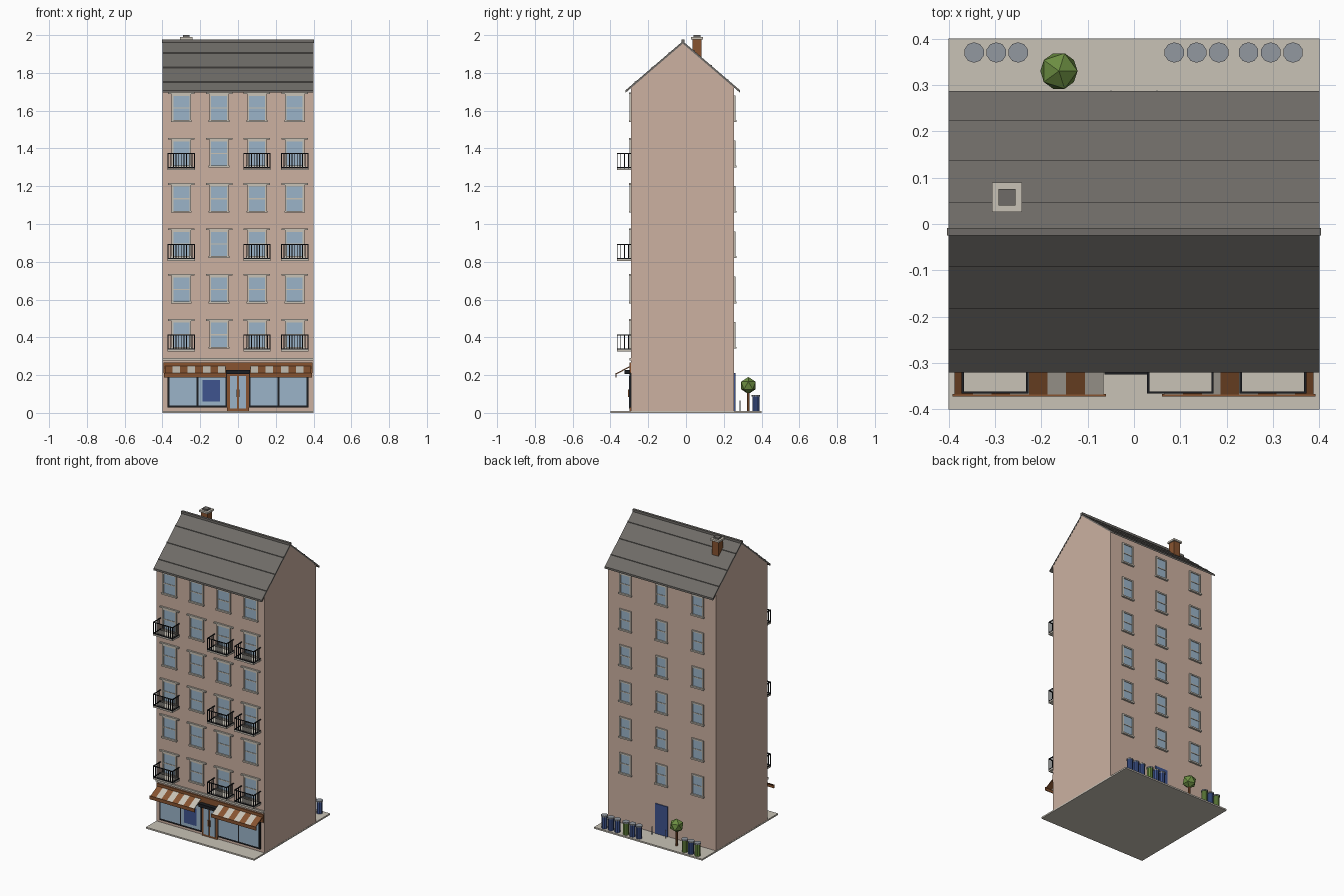
import bpy, bmesh, math
from mathutils import Matrix, Vector

cube = bpy.data.objects.get("Cube")
if cube:
    bpy.data.objects.remove(cube)


def material(name, *srgb):
    rgb = [((c / 255 + 0.055) / 1.055) ** 2.4 for c in srgb]
    m = bpy.data.materials.new(name)
    m.use_nodes = True
    m.diffuse_color = (*rgb, 1)
    node = next(n for n in m.node_tree.nodes if n.type == 'BSDF_PRINCIPLED')
    node.inputs["Base Color"].default_value = (*rgb, 1)
    return m


WALL = material("wall_plaster", 204, 177, 161)
ROOF = material("roof_grey", 110, 107, 103)
CREAM = material("cream_stone", 200, 194, 182)
BROWN = material("warm_brown", 136, 84, 48)
BLACK = material("black_iron", 28, 30, 34)
GLASS = material("window_glass", 155, 180, 200)
BLUE = material("deep_blue", 62, 84, 142)
GREEN = material("leaf_green", 108, 142, 66)
LID = material("lid_grey", 146, 152, 160)


class Part:
    """Collects solids into one object with a material per solid."""

    def __init__(self, name):
        self.name, self.bm, self.mats = name, bmesh.new(), []

    def paint(self, verts, mat):
        if mat not in self.mats:
            self.mats.append(mat)
        for f in {f for v in verts for f in v.link_faces}:
            f.material_index = self.mats.index(mat)

    def box(self, mat, x, y, z):
        """Box from (low, high) ranges on each axis."""
        mid = Vector([(a + b) / 2 for a, b in (x, y, z)])
        size = [b - a for a, b in (x, y, z)]
        m = Matrix.Translation(mid) @ Matrix.Diagonal((*size, 1))
        self.paint(bmesh.ops.create_cube(self.bm, size=1, matrix=m)["verts"], mat)
        return self

    def cylinder(self, mat, r, x, y, z, sides=10):
        m = Matrix.Translation((x, y, (z[0] + z[1]) / 2))
        v = bmesh.ops.create_cone(self.bm, cap_ends=True, segments=sides, radius1=r,
                                  radius2=r, depth=z[1] - z[0], matrix=m)["verts"]
        self.paint(v, mat)
        return self

    def prism(self, mat, profile, x):
        """Extrude a (y, z) outline between two x positions."""
        verts = [self.bm.verts.new((x[0], y, z)) for y, z in profile]
        face = self.bm.faces.new(verts)
        out = bmesh.ops.extrude_face_region(self.bm, geom=[face])["geom"]
        new = [g for g in out if isinstance(g, bmesh.types.BMVert)]
        bmesh.ops.translate(self.bm, verts=new, vec=(x[1] - x[0], 0, 0))
        self.paint(verts + new, mat)
        return self

    def mesh(self):
        bmesh.ops.recalc_face_normals(self.bm, faces=self.bm.faces)
        me = bpy.data.meshes.new(self.name)
        self.bm.to_mesh(me)
        self.bm.free()
        for m in self.mats:
            me.materials.append(m)
        return me

    def done(self):
        return place(self.name, self.mesh())


def place(name, me, loc=(0, 0, 0), turn=0):
    ob = bpy.data.objects.new(name, me)
    ob.location, ob.rotation_euler.z = loc, turn
    bpy.context.collection.objects.link(ob)
    return ob


FRONT, BACK, HALF, RIDGE, SLOPE = -0.29, 0.255, 0.4, -0.017, 0.858
APEX = 1.968


def roof_z(y):
    return APEX - SLOPE * abs(y - RIDGE)


# Pavement and main block
Part("pavement").box(CREAM, (-HALF, HALF), (-0.4, 0.4), (0, 0.01)).done()
outline = [(FRONT, 0.01), (BACK, 0.01), (BACK, roof_z(BACK) - 0.012),
           (RIDGE, APEX - 0.012), (FRONT, roof_z(FRONT) - 0.012)]
Part("walls").prism(WALL, outline, (-HALF + 0.001, HALF - 0.001)).done()

# Roof slopes with battens and ridge cap
roof = Part("roof")
for eave, battens in ((-0.32, (-0.09, -0.18, -0.27)), (0.287, (0.045, 0.135, 0.222))):
    roof.prism(ROOF, [(RIDGE, APEX), (eave, roof_z(eave)),
                      (eave, roof_z(eave) - 0.013), (RIDGE, APEX - 0.013)], (-HALF, HALF))
    for b in battens:
        roof.prism(ROOF, [(b + dy, roof_z(b + dy) + dz) for dy, dz in
                          ((-0.002, -0.002), (0.002, -0.002), (0.002, 0.004), (-0.002, 0.004))],
                   (-HALF, HALF))
roof.box(ROOF, (-0.403, 0.403), (RIDGE - 0.008, RIDGE + 0.008), (APEX - 0.01, APEX + 0.008))
roof.done()

# Chimney
chimney = Part("chimney")
for mat, r, z in ((BROWN, 0.024, (1.86, 1.978)), (CREAM, 0.032, (1.978, 1.99)),
                  (ROOF, 0.018, (1.99, 2.0))):
    chimney.box(mat, (-0.274 - r, -0.274 + r), (0.058 - r, 0.058 + r), z)
chimney.done()


def window(name, w, h, lintel):
    """Window standing on z = 0 and facing -y."""
    p, t = Part(name), 0.009
    p.box(GLASS, (-w, w), (-0.003, 0.001), (0, h))
    for s in (-1, 1):
        p.box(CREAM, sorted((s * w, s * (w + t))), (-0.008, 0.001), (0, h))
    p.box(CREAM, (-w - t, w + t), (-0.008, 0.001), (h, h + t))
    p.box(CREAM, (-w, w), (-0.006, 0.001), (h / 2 - 0.003, h / 2 + 0.003))
    p.box(CREAM, (-w - t - 0.004, w + t + 0.004), (-0.013, 0.001), (-0.01, 0))
    if lintel:
        p.box(CREAM, (-0.07, 0.07), (-0.012, 0.001), (h + t, h + t + 0.009))
    return p.mesh()


# Balcony with railings on three sides
balcony = Part("balcony")
W, D, TOP = 0.072, -0.076, 0.09
balcony.box(CREAM, (-W, W), (D, 0), (0, 0.01))
for z in (0.016, TOP):
    balcony.box(BLACK, (-W, W), (D, D + 0.005), (z - 0.005, z))
    for s in (-1, 1):
        balcony.box(BLACK, sorted((s * W, s * (W - 0.005))), (D, 0), (z - 0.005, z))
for i in range(11):
    x = -W + 0.002 + i * (2 * W - 0.004) / 10
    balcony.box(BLACK, (x - 0.002, x + 0.002), (D + 0.001, D + 0.004), (0.01, TOP))
for s in (-1, 1):
    for y in (-0.055, -0.035, -0.015):
        balcony.box(BLACK, sorted((s * W, s * (W - 0.004))), (y - 0.002, y + 0.002), (0.01, TOP))
balcony = balcony.mesh()

# Six storeys of windows and balconies
front_window = window("front_window", 0.042, 0.128, True)
back_window = window("back_window", 0.034, 0.122, False)
for floor in range(6):
    z = 0.35 + 0.24 * floor
    for x in (-0.3, -0.1, 0.1, 0.3):
        place("front_window", front_window, (x, FRONT, z))
        if floor % 2 == 0 and x != -0.1:
            place("balcony", balcony, (x, FRONT, z - 0.025))
    for x in (-0.267, 0, 0.267):
        place("back_window", back_window, (x, BACK, z), math.pi)

# Shop cornice and fascia
shop = Part("shop_fascia")
shop.box(CREAM, (-HALF, HALF), (FRONT - 0.01, FRONT), (0.277, 0.29))
shop.box(BROWN, (-0.395, 0.395), (FRONT - 0.008, FRONT), (0.212, 0.266))
shop.done()

# Shop windows and striped awnings, mirrored about the door
for side, label in ((-1, "right"), (1, "left")):
    def span(a, b):
        return sorted((side * a, side * b))
    win = Part(label + "_shop_window")
    win.box(BLACK, span(0.058, 0.372), (FRONT - 0.008, FRONT), (0.028, 0.212))
    for a, b in ((0.066, 0.21), (0.219, 0.362)):
        win.box(GLASS, span(a, b), (FRONT - 0.01, FRONT), (0.04, 0.2))
    if side < 0:
        win.box(BLUE, span(0.095, 0.188), (FRONT - 0.012, FRONT), (0.06, 0.175))
    win.done()
    awning = Part(label + "_awning")
    for i in range(8):
        mat = BROWN if i % 2 else CREAM
        awning.prism(mat, [(FRONT, 0.252), (FRONT, 0.246), (-0.368, 0.204), (-0.37, 0.21)],
                     span(0.066 + 0.0402 * i, 0.066 + 0.0402 * (i + 1)))
    awning.box(BROWN, span(0.06, 0.392), (-0.372, -0.367), (0.188, 0.211))
    awning.done()

# Shop entrance with double glass doors
door = Part("shop_door")
door.box(BROWN, (-0.057, 0.057), (FRONT - 0.01, FRONT), (0.01, 0.207))
for s in (-1, 1):
    door.box(GLASS, sorted((s * 0.006, s * 0.042)), (FRONT - 0.012, FRONT), (0.022, 0.195))
    door.box(BROWN, sorted((s * 0.004, s * 0.009)), (FRONT - 0.018, FRONT), (0.085, 0.125))
door.box(BLACK, (-0.064, 0.064), (-0.325, FRONT), (0.207, 0.228))
door.done()

# Back door with two posts
back = Part("back_door")
back.box(BLUE, (-0.046, 0.046), (BACK, BACK + 0.006), (0.01, 0.21))
for x in (-0.05, 0.05):
    back.cylinder(LID, 0.003, x, 0.285, (0.01, 0.065), 6)
back.done()

# Rubbish bins
bins = {-0.345: GREEN, -0.297: BLUE, -0.25: GREEN, 0.087: BLUE, 0.135: BLUE,
        0.183: GREEN, 0.247: BLUE, 0.295: BLUE, 0.343: BLUE}
for x, mat in bins.items():
    b = Part("bin").cylinder(mat, 0.019, x, 0.37, (0.01, 0.088))
    b.cylinder(LID, 0.022, x, 0.37, (0.088, 0.096)).done()

# Small tree
tree = Part("tree").cylinder(BROWN, 0.007, -0.162, 0.33, (0.01, 0.12), 6)
crown = bmesh.ops.create_icosphere(tree.bm, subdivisions=1, radius=0.045,
                                   matrix=Matrix.Translation((-0.162, 0.33, 0.145)))
tree.paint(crown["verts"], GREEN)
tree.done()
